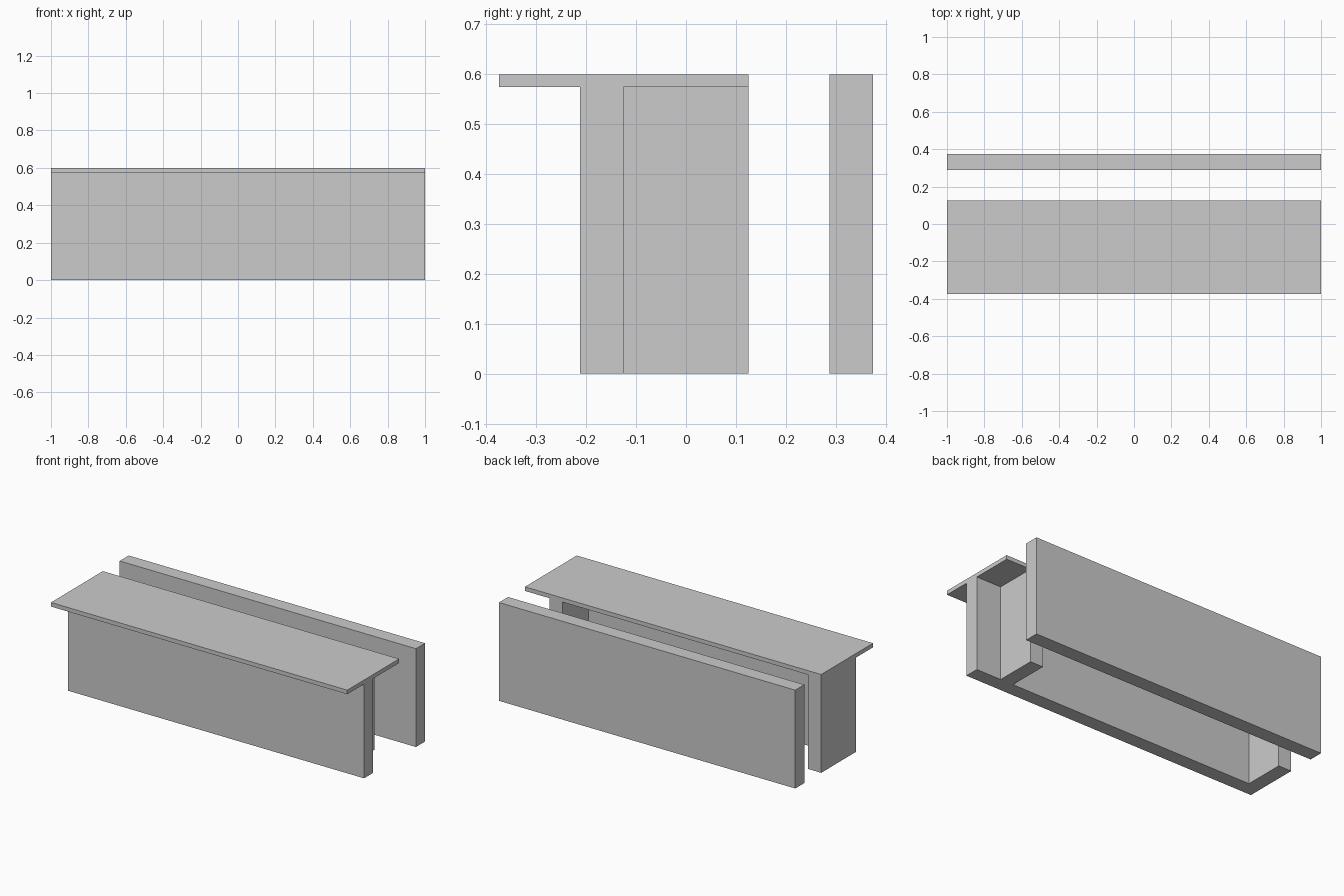
import bpy

if "Cube" in bpy.data.objects:
    bpy.data.objects.remove(bpy.data.objects["Cube"])

T = 0.0875      # panel thickness
TOP = 0.6       # overall height
UNDER = 0.575   # underside of the counter top


def box(name, x, y, z):
    """Box from (min, max) ranges along each axis."""
    bpy.ops.mesh.primitive_cube_add(size=1, location=[sum(r) / 2 for r in (x, y, z)])
    ob = bpy.context.object
    ob.name = name
    ob.scale = [r[1] - r[0] for r in (x, y, z)]
    bpy.ops.object.transform_apply(location=False, rotation=False, scale=True)
    return ob


# Thin overhanging counter top
box("counter_top", (-1, 1), (-0.375, 0.125), (UNDER, TOP))

# Front panel under the counter top
box("front_panel", (-1, 1), (-0.125 - T, -0.125), (0, UNDER))

# Upright supports: one flush with the left end, one set in from the right
for name, x in (("left_support", -1), ("right_support", 0.745)):
    box(name, (x, x + T), (-0.125, 0.125), (0, UNDER))

# Separate full-height panel at the back
box("back_panel", (-1, 1), (0.375 - T, 0.375), (0, TOP))
